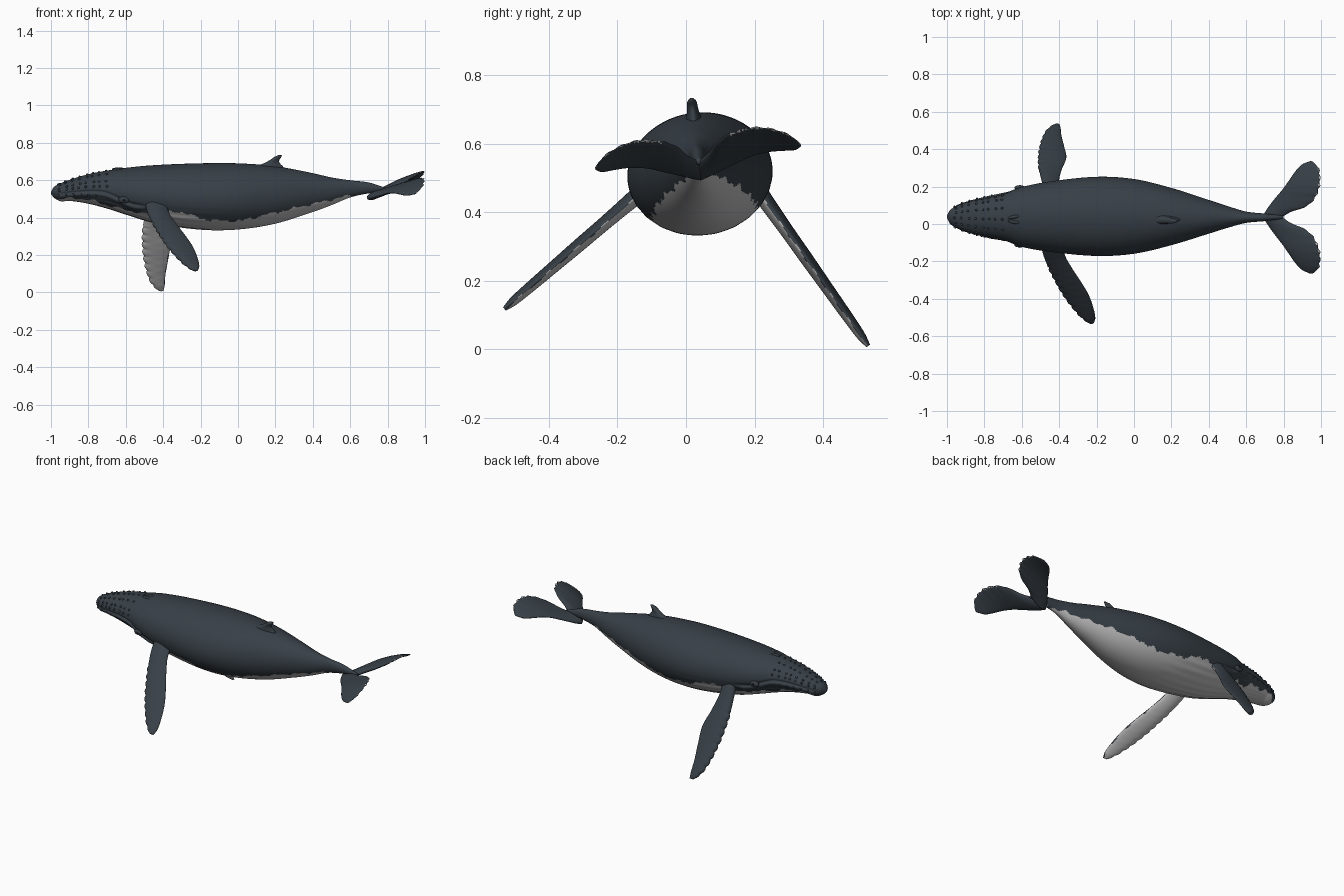
import bpy, bmesh, math, random
from mathutils import Vector, Matrix

random.seed(4)
if "Cube" in bpy.data.objects:
    bpy.data.objects.remove(bpy.data.objects["Cube"], do_unlink=True)


def material(name, rgb, rough=0.6):
    m = bpy.data.materials.new(name)
    m.use_nodes = True
    m.diffuse_color = (*rgb, 1)
    bsdf = m.node_tree.nodes["Principled BSDF"]
    bsdf.inputs["Base Color"].default_value = (*rgb, 1)
    bsdf.inputs["Roughness"].default_value = rough
    return m


DARK = material("slate skin", (0.038, 0.05, 0.062))
PALE = material("pale underside", (0.52, 0.51, 0.51))
EYE = material("eye black", (0.008, 0.008, 0.01))

# The animal leans a little to one side around its long axis
YC, ZC = 0.04, 0.52
ROLL = (Matrix.Translation((0, YC, ZC)) @ Matrix.Rotation(math.radians(6.5), 4, 'X')
        @ Matrix.Translation((0, 0, -ZC)))


def interp(keys, t):
    """Smooth curve through rows whose first entry is the parameter."""
    t = min(max(t, keys[0][0]), keys[-1][0])
    i = max(k for k in range(len(keys) - 1) if keys[k][0] <= t)
    a, b = keys[i], keys[i + 1]
    p, n = keys[max(i - 1, 0)], keys[min(i + 2, len(keys) - 1)]
    d = b[0] - a[0]
    s = (t - a[0]) / d
    out = []
    for j in range(1, len(a)):
        ma = (b[j] - p[j]) / (b[0] - p[0]) * d
        mb = (n[j] - a[j]) / (n[0] - a[0]) * d
        out.append(a[j] * (1 + 2 * s) * (1 - s) ** 2 + ma * s * (1 - s) ** 2
                   + b[j] * s * s * (3 - 2 * s) + mb * s * s * (s - 1))
    return out


def finish(name, bm, mats, rule=None, matrix=None):
    bmesh.ops.recalc_face_normals(bm, faces=bm.faces[:])
    bm.normal_update()
    for f in bm.faces:
        f.smooth = True
        if rule:
            f.material_index = int(bool(rule(f.calc_center_median(), f.normal)))
    if matrix:
        bm.transform(matrix)
    me = bpy.data.meshes.new(name)
    bm.to_mesh(me)
    bm.free()
    for m in mats:
        me.materials.append(m)
    ob = bpy.data.objects.new(name, me)
    bpy.context.collection.objects.link(ob)
    return ob


def loft(name, rings, rule=None, matrix=None):
    bm = bmesh.new()
    vs = [[bm.verts.new(p) for p in r] for r in rings]
    n = len(vs[0])
    for a, b in zip(vs, vs[1:]):
        for i in range(n):
            bm.faces.new((a[i], a[(i + 1) % n], b[(i + 1) % n], b[i]))
    bm.faces.new(vs[0])
    bm.faces.new(vs[-1])
    return finish(name, bm, [DARK, PALE], rule, matrix)


def foil(lead, trail, up, thick, n=28):
    """Closed blade section, fuller toward the leading edge."""
    pts = []
    for i in range(n):
        a = math.tau * i / n
        c = (1 - math.cos(a)) / 2
        pts.append(lead.lerp(trail, c) + up * (thick / 2 * math.sin(a) * (1.15 - 0.5 * c)))
    return pts


# Body stations: x, bottom, top, half width
BODY = [(-1.0, .527, .537, .006), (-.985, .508, .563, .035), (-.95, .488, .583, .06),
        (-.9, .49, .602, .08), (-.8, .475, .632, .105), (-.68, .443, .655, .13),
        (-.61, .42, .665, .158), (-.45, .372, .68, .188), (-.2, .336, .69, .212),
        (0, .337, .69, .2), (.2, .368, .675, .153), (.4, .43, .638, .09),
        (.5, .467, .615, .058), (.6, .508, .6, .03), (.7, .53, .588, .02), (.8, .54, .556, .008)]
# Upper limit of the pale belly, and the height of the mouth line
BELLY = [(-1, .5), (-.93, .51), (-.8, .505), (-.7, .475), (-.6, .455), (-.5, .435), (-.3, .45),
         (-.2, .415), (0, .40), (.1, .42), (.3, .462), (.45, .492), (.6, .52), (.7, .525), (.8, .5)]
MOUTH = [(-1, .525), (-.85, .548), (-.72, .55), (-.64, .52), (-.57, .49), (-.48, .478)]


def skin(x, a):
    bot, top, hw = interp(BODY, x)
    mid, h = (bot + top) / 2, (top - bot) / 2
    c, s = math.cos(a), math.sin(a)
    z = mid + h * s
    k = 1.0
    if x < -.48:
        # Mouth groove with a lip below it
        fade = min(1, (-.48 - x) / .06) * min(1, (x + 1) / .05)
        d = z - interp(MOUTH, x)[0]
        k += fade * (.05 * math.exp(-((d + .016) / .012) ** 2) - .06 * math.exp(-(d / .007) ** 2))
    if -.94 < x < -.05 and s < -.25:
        # Throat pleats
        fade = min(1, (x + .94) / .1, (-.05 - x) / .25, (-.25 - s) / .15)
        k -= .016 * fade * (.5 + .5 * math.cos(a * 24))
    return Vector((x, hw * c * k, mid + h * s * k))


def belly(c, n):
    ripple = .005 * math.sin(c.x * 47) + .004 * math.sin(c.x * 101 + c.y * 30)
    return c.x > -.985 and c.z < interp(BELLY, c.x)[0] + ripple


rings = []
for i in range(221):
    u = i / 220
    x = -1 + 1.8 * (u ** 1.25)
    rings.append([skin(x, math.tau * j / 144) for j in range(144)])
loft("body", rings, belly, ROLL)

# Dorsal fin: height, front x, back x, thickness
DORSAL = [(.64, .04, .27, .07), (.675, .10, .24, .05), (.695, .145, .222, .038),
          (.712, .175, .222, .033), (.726, .195, .232, .028), (.735, .215, .234, .01)]
rings = []
for i in range(25):
    z = .64 + .095 * i / 24
    f, b, w = interp(DORSAL, z)
    rings.append(foil(Vector((f, 0, z)), Vector((b, 0, z)), Vector((0, 1, 0)), w))
loft("dorsal_fin", rings, None, ROLL)

# Tail flukes: span, front x, back x, thickness
FLUKE = [(0, .69, .79, .045), (.03, .705, .84, .04), (.06, .725, .915, .036), (.1, .755, .96, .032),
         (.15, .795, .985, .028), (.2, .83, .995, .024), (.25, .865, .992, .02),
         (.285, .9, .977, .016), (.302, .94, .95, .006)]


def fluke_z(x, v):
    return .537 + .43 * (x - .77) - 1.7 * max(0, v - .13) ** 2


def fluke_rim(c, n):
    f, b, w = interp(FLUKE, abs(c.y))
    share = (c.x - f) / (b - f)
    return abs(c.y) > .1 and share > .975 and random.random() < .6


for side, label in ((1, "left"), (-1, "right")):
    rings = []
    for i in range(61):
        v = .302 * i / 60
        f, b, w = interp(FLUKE, v)
        b += .004 * math.sin(v * 150) * min(1, v / .1)
        b = min(b, .998)
        rings.append(foil(Vector((f, side * v, fluke_z(f, v))), Vector((b, side * v, fluke_z(b, v))),
                          Vector((-.35, 0, .93)), w))
    loft(label + "_fluke", rings, fluke_rim, ROLL)

# Flippers: share of length, front x, back x, thickness
RIGHT = [(-.2, -.5, -.38, .06), (0, -.485, -.37, .05), (.2, -.455, -.33, .044), (.4, -.418, -.282, .042),
         (.6, -.375, -.24, .038), (.8, -.32, -.215, .034), (.93, -.275, -.207, .028), (1, -.238, -.215, .014)]
LEFT = [(-.2, -.48, -.39, .06), (0, -.495, -.4, .05), (.2, -.508, -.385, .044), (.4, -.51, -.362, .042),
        (.6, -.502, -.373, .038), (.8, -.482, -.388, .034), (.93, -.455, -.392, .028), (1, -.42, -.398, .014)]


def flipper(name, keys, root, tip):
    root, tip = Vector(root), Vector(tip)
    span = tip - root
    up = span.cross(Vector((1, 0, 0))).normalized()
    if up.z < 0:
        up.negate()
    rings = []
    for i in range(121):
        t = -.2 + 1.2 * i / 120
        f, b, w = interp(keys, t)
        # Knobbly leading edge
        if t > .15:
            f -= .009 * abs(math.sin(t * 34)) - .004
        p = root + span * t
        rings.append(foil(Vector((f, p.y, p.z)), Vector((b, p.y, p.z)), up, w))

    def under(c, n):
        d = (c - root).dot(up)
        return d < -.003 + .002 * math.sin(c.z * 90) and n.dot(up) < .2

    loft(name, rings, under)


flipper("right_flipper", RIGHT, (0, -.165, .43), (0, -.53, .118))
flipper("left_flipper", LEFT, (0, .235, .43), (0, .532, .01))

# Knobs in rows over the snout and along the jaws
bm = bmesh.new()


def knob(x, a, r):
    bmesh.ops.create_icosphere(bm, subdivisions=2, radius=r, matrix=Matrix.Translation(skin(x, a)))


for deg in (90, 62, 118, 35, 145, 18, 162):
    for i in range(8):
        knob(-.955 + .036 * i + random.uniform(-.006, .006), math.radians(deg), .0065)
for deg in (-14, 194):
    for i in range(6):
        knob(-.96 + .04 * i, math.radians(deg), .006)
finish("head_knobs", bm, [DARK], None, ROLL)

# Blowhole ridge
bm = bmesh.new()
for s in (1, -1):
    m = Matrix.Translation((-.64, s * .014, .659)) @ Matrix.Rotation(s * .2, 4, 'Z')
    bmesh.ops.create_icosphere(bm, subdivisions=3, radius=1, matrix=m @ Matrix.Diagonal((.035, .009, .009, 1)))
finish("blowhole_ridge", bm, [DARK], None, ROLL)

# Eyes in swollen lids
for side, label in ((1, "left"), (-1, "right")):
    p = skin(-.61, 0 if side > 0 else math.pi) + Vector((0, 0, -.03))
    for part, mat, size, out in (("eyelid", DARK, (.03, .013, .018), -.004), ("eye", EYE, (.009, .006, .008), .005)):
        bm = bmesh.new()
        m = Matrix.Translation(p + Vector((0, side * out, 0)))
        bmesh.ops.create_icosphere(bm, subdivisions=3, radius=1, matrix=m @ Matrix.Diagonal((*size, 1)))
        finish(label + "_" + part, bm, [mat], None, ROLL)
